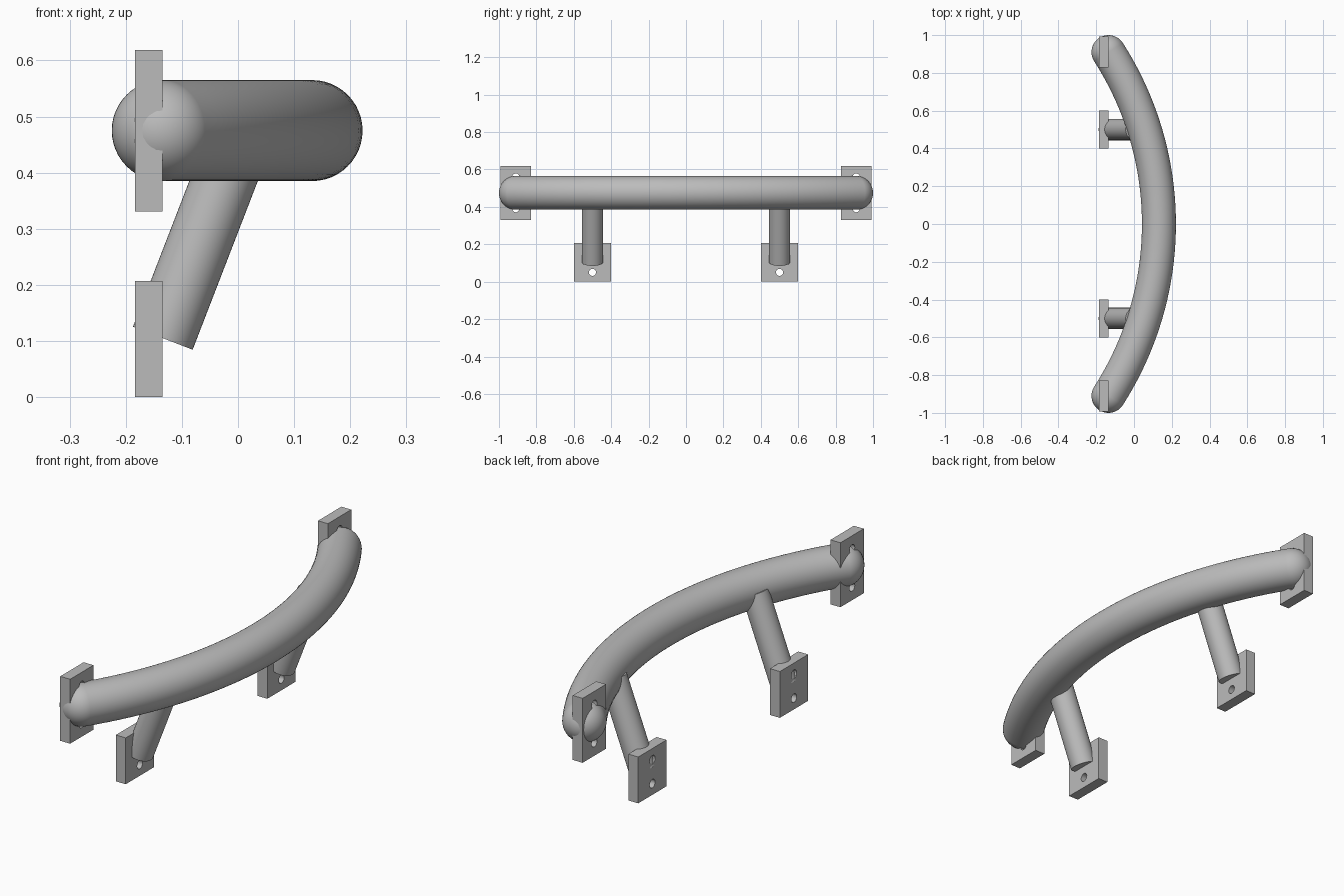
import bpy, bmesh, math
from mathutils import Vector, Matrix

default = bpy.data.objects.get("Cube")
if default:
    bpy.data.objects.remove(default, do_unlink=True)

steel = bpy.data.materials.new("grey steel")
steel.use_nodes = True
GREY = (0.5, 0.5, 0.5, 1)
steel.diffuse_color = GREY
steel.node_tree.nodes["Principled BSDF"].inputs["Base Color"].default_value = GREY

RADIUS = 0.09                      # handle thickness
RAIL_Z = 0.475
END = Vector((-0.135, 0.91, RAIL_Z))
APEX_X = 0.132
SAG = APEX_X - END.x
BEND = (END.y ** 2 + SAG ** 2) / (2 * SAG)
HALF = math.asin(END.y / BEND)
PLATE_X, PLATE_T = -0.1595, 0.049


def finish(name, bm, smooth=False):
    bmesh.ops.recalc_face_normals(bm, faces=bm.faces)
    mesh = bpy.data.meshes.new(name)
    bm.to_mesh(mesh)
    bm.free()
    obj = bpy.data.objects.new(name, mesh)
    bpy.context.collection.objects.link(obj)
    mesh.materials.append(steel)
    bpy.ops.object.select_all(action='DESELECT')
    obj.select_set(True)
    bpy.context.view_layer.objects.active = obj
    if smooth:
        bpy.ops.object.shade_smooth_by_angle(angle=math.radians(35))
    return obj


def cylinder(bm, start, end, radius, sides=48):
    axis = end - start
    turn = axis.to_track_quat('Z', 'Y').to_matrix().to_4x4()
    bmesh.ops.create_cone(bm, cap_ends=True, segments=sides, radius1=radius, radius2=radius,
                          depth=axis.length, matrix=Matrix.Translation((start + end) / 2) @ turn)


def plate(name, y, z, width, height, holes):
    # Bolt holes
    bm = bmesh.new()
    for hole_z in holes:
        cylinder(bm, Vector((PLATE_X - 0.1, y, hole_z)), Vector((PLATE_X + 0.1, y, hole_z)), 0.019, 24)
    cutter = finish("hole_cutter", bm)
    cutter.hide_render = True
    # Flat plate
    bm = bmesh.new()
    bmesh.ops.create_cube(bm, size=1, matrix=Matrix.Translation((PLATE_X, y, z))
                          @ Matrix.Diagonal((PLATE_T, width, height, 1)))
    obj = finish(name, bm)
    cut = obj.modifiers.new("bolt holes", 'BOOLEAN')
    cut.operation = 'DIFFERENCE'
    cut.solver = 'EXACT'
    cut.object = cutter
    bpy.ops.object.modifier_apply(modifier=cut.name)
    bpy.data.objects.remove(cutter, do_unlink=True)
    bpy.ops.object.shade_smooth_by_angle(angle=math.radians(35))


# Curved rail: a circle swept along an arc
bm = bmesh.new()
centre = Vector((APEX_X - BEND, 0, RAIL_Z))
start = Matrix.Rotation(-HALF, 4, 'Z')
ring = bmesh.ops.create_circle(
    bm, segments=48, radius=RADIUS, matrix=Matrix.Translation(centre) @ start
    @ Matrix.Translation((BEND, 0, 0)) @ Matrix.Rotation(math.pi / 2, 4, 'X'))
bmesh.ops.spin(bm, geom=ring["verts"] + bm.edges[:], cent=centre, axis=(0, 0, 1),
               angle=2 * HALF, steps=40)
finish("curved_rail", bm, True)

for side, label in ((-1, "front"), (1, "rear")):
    # Rounded rail end
    bm = bmesh.new()
    bmesh.ops.create_uvsphere(bm, u_segments=48, v_segments=24, radius=RADIUS,
                              matrix=Matrix.Translation((END.x, side * END.y, RAIL_Z)))
    finish(label + "_rail_end", bm, True)

    # Slanted strut
    bm = bmesh.new()
    cylinder(bm, Vector((-0.134, side * 0.5, 0.105)), Vector((0.009, side * 0.5, RAIL_Z)), 0.057)
    finish(label + "_strut", bm, True)

    # Mounting plates
    plate(label + "_upper_plate", side * END.y, RAIL_Z, 0.165, 0.288, (0.39, 0.56))
    plate(label + "_lower_plate", side * 0.5, 0.1035, 0.2, 0.207, (0.05, 0.157))
